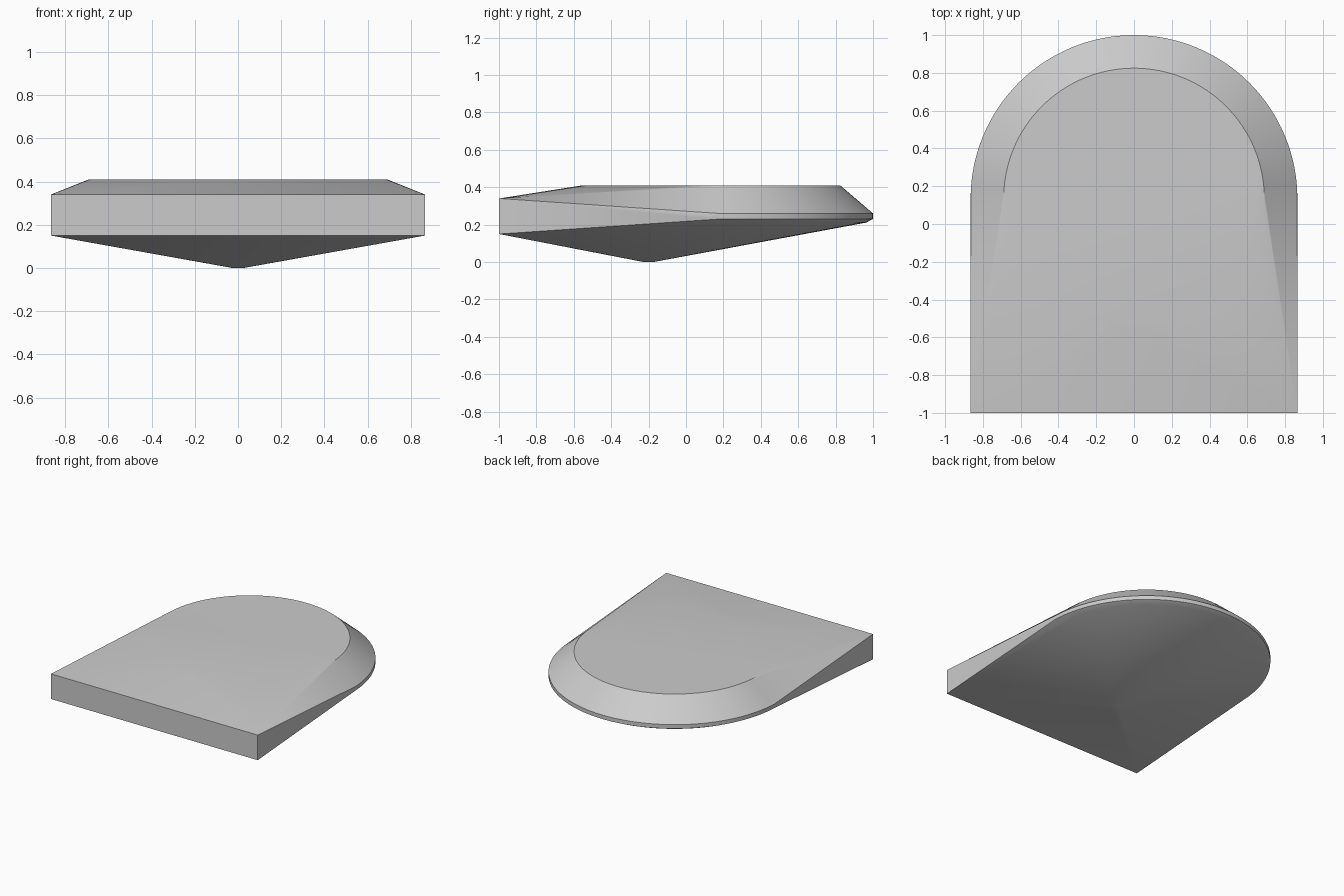
import bpy, bmesh
from math import sin, cos, pi, radians

if "Cube" in bpy.data.objects:
    bpy.data.objects.remove(bpy.data.objects["Cube"])

CY, W = 0.135, 0.865      # centre of the rounded end, half width
SEG = 64


def arc(radius, z, sweep=pi, cy=CY):
    n = SEG if sweep == pi else SEG * 2
    return [(radius * cos(sweep * i / n), cy + radius * sin(sweep * i / n), z)
            for i in range(n + 1 if sweep == pi else n)]


# Round table on top, rounded girdle band at the back, tiny round culet below
points = arc(0.69, 0.41, 2 * pi)
points += arc(W, 0.26) + arc(W, 0.23) + arc(0.828, 0.211)
points += arc(0.025, 0.0, 2 * pi, -0.2)
# Square front corners, where the girdle is tallest
points += [(s * W, -1, z) for s in (-1, 1) for z in (0.15, 0.34)]

# The facets are the convex skin over these rings
bm = bmesh.new()
for p in points:
    bm.verts.new(p)
hull = bmesh.ops.convex_hull(bm, input=bm.verts)
loose = [v for v in bm.verts if not v.link_faces]
bmesh.ops.delete(bm, geom=loose, context='VERTS')
# Merge coplanar triangles into clean facets
bmesh.ops.dissolve_limit(bm, angle_limit=radians(0.2), verts=bm.verts, edges=bm.edges)
bmesh.ops.recalc_face_normals(bm, faces=bm.faces)

mesh = bpy.data.meshes.new("gem_stone")
bm.to_mesh(mesh)
bm.free()
gem = bpy.data.objects.new("gem_stone", mesh)
bpy.context.collection.objects.link(gem)
bpy.context.view_layer.objects.active = gem
gem.select_set(True)
bpy.ops.object.shade_smooth_by_angle(angle=radians(20))
